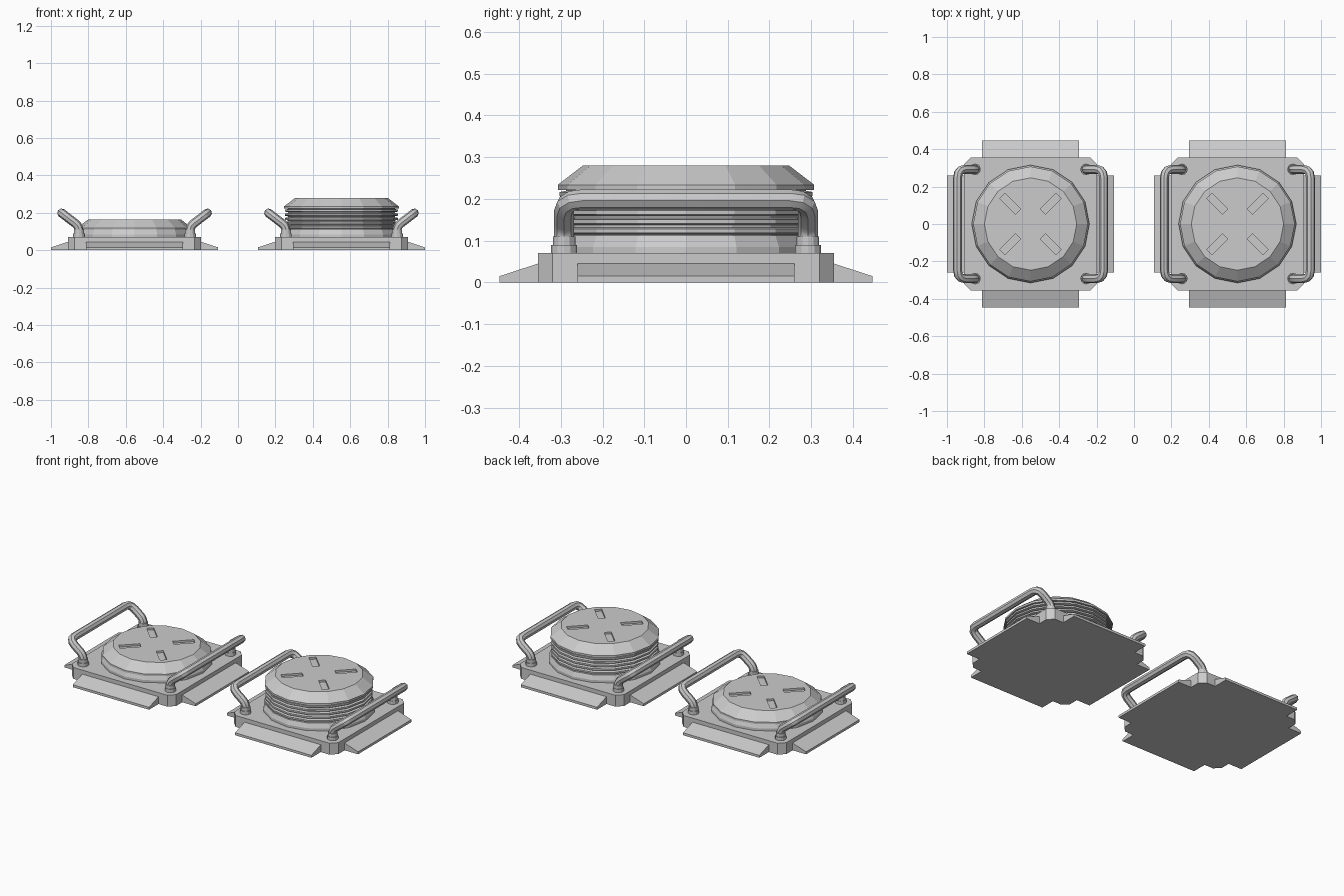
import bpy, bmesh
from math import cos, sin, pi
from mathutils import Vector, Matrix

if "Cube" in bpy.data.objects:
    bpy.data.objects.remove(bpy.data.objects["Cube"])


def finish(name, bm, loc):
    bmesh.ops.recalc_face_normals(bm, faces=bm.faces[:])
    me = bpy.data.meshes.new(name)
    bm.to_mesh(me)
    bm.free()
    ob = bpy.data.objects.new(name, me)
    ob.location = loc
    bpy.context.collection.objects.link(ob)
    return ob


def lathe(name, profile, loc, n=16):
    """Closed solid of revolution from (radius, z) points."""
    bm = bmesh.new()
    rings = [[bm.verts.new((r * cos(2 * pi * i / n), r * sin(2 * pi * i / n), z))
              for i in range(n)] for r, z in profile]
    for a, b in zip(rings, rings[1:]):
        for i in range(n):
            j = (i + 1) % n
            bm.faces.new((a[i], a[j], b[j], b[i]))
    bm.faces.new(rings[0][::-1])
    bm.faces.new(rings[-1])
    return finish(name, bm, loc)


def prism(name, pts, vec, loc, rot=0):
    """Extrude a closed polygon along vec, then spin it about z."""
    bm = bmesh.new()
    f = bm.faces.new([bm.verts.new(p) for p in pts])
    ext = bmesh.ops.extrude_face_region(bm, geom=[f])
    bmesh.ops.translate(bm, vec=vec, verts=[v for v in ext['geom'] if isinstance(v, bmesh.types.BMVert)])
    bmesh.ops.transform(bm, matrix=Matrix.Rotation(rot, 4, 'Z'), verts=bm.verts[:])
    return finish(name, bm, loc)


def tube(name, pts, fillets, radius, loc):
    """Round tube along a polyline with filleted corners."""
    pts = [Vector(p) for p in pts]
    path = [pts[0]]
    for a, p, b, d in zip(pts, pts[1:], pts[2:], fillets):
        s, e = p + (a - p).normalized() * d, p + (b - p).normalized() * d
        for k in range(4):
            t = k / 3
            path.append(s * (1 - t) ** 2 + p * 2 * t * (1 - t) + e * t * t)
    path.append(pts[-1])
    cu = bpy.data.curves.new(name, 'CURVE')
    cu.dimensions = '3D'
    cu.bevel_depth = radius
    cu.bevel_resolution = 2
    cu.use_fill_caps = True
    sp = cu.splines.new('POLY')
    sp.points.add(len(path) - 1)
    for q, p in zip(sp.points, path):
        q.co = (*p, 1)
    ob = bpy.data.objects.new(name, cu)
    ob.location = loc
    bpy.context.collection.objects.link(ob)
    bpy.ops.object.select_all(action='DESELECT')
    ob.select_set(True)
    bpy.context.view_layer.objects.active = ob
    bpy.ops.object.convert(target='MESH')
    bpy.ops.object.shade_smooth_by_angle()


def cut(ob, cutter):
    m = ob.modifiers.new('cut', 'BOOLEAN')
    m.operation = 'DIFFERENCE'
    m.solver = 'EXACT'
    m.object = cutter
    bpy.context.view_layer.objects.active = ob
    bpy.context.view_layer.update()
    bpy.ops.object.modifier_apply(modifier=m.name)
    bpy.data.objects.remove(cutter)


def build(tag, cx, lid_top):
    loc = (cx, 0, 0)
    # base plate with clipped corners
    a, c = 0.355, 0.32
    prism(tag + '_base_plate', [(a, -c, 0), (a, c, 0), (c, a, 0), (-c, a, 0),
          (-a, c, 0), (-a, -c, 0), (-c, -a, 0), (c, -a, 0)], (0, 0, 0.07), loc)
    # sloped skirts on four sides
    for k in range(4):
        prism(f'{tag}_skirt_{k}', [(0.35, -0.26, 0), (0.447, -0.26, 0), (0.447, -0.26, 0.015),
              (0.355, -0.26, 0.045), (0.35, -0.26, 0.045)], (0, 0.52, 0), loc, k * pi / 2)
    # fixed collar around the moving part
    lathe(tag + '_collar', [(0.315, 0.065), (0.315, 0.085), (0.303, 0.112), (0.28, 0.112)], loc)
    # ribbed bellows, only exposed when raised
    low = lid_top - 0.058
    if low > 0.15:
        prof, n = [(0.287, 0.10)], 5
        step = (low - 0.112) / n
        for k in range(n):
            z = 0.112 + k * step
            prof += [(0.287, z + 0.15 * step), (0.303, z + 0.3 * step),
                     (0.303, z + 0.75 * step), (0.287, z + 0.9 * step)]
        lathe(tag + '_bellows', prof + [(0.287, low + 0.005)], loc)
    # bevelled lid with four radial slots
    lid = lathe(tag + '_lid', [(0.307, low), (0.307, low + 0.012), (0.247, lid_top)], loc)
    for k in range(4):
        cut(lid, prism('slot_cutter', [(0.093, -0.02, lid_top - 0.012), (0.213, -0.02, lid_top - 0.012),
            (0.213, 0.02, lid_top - 0.012), (0.093, 0.02, lid_top - 0.012)],
            (0, 0, 0.05), loc, pi / 4 + k * pi / 2))
    # tubular handles and their stepped feet
    for s, side in ((-1, 'left'), (1, 'right')):
        x, y, xo = 0.297 * s, 0.292, 0.39 * s
        tube(f'{tag}_{side}_handle', [(x, -y, 0.07), (x, -y, 0.128), (xo, -y, 0.199),
             (xo, y, 0.199), (x, y, 0.128), (x, y, 0.07)], (0.025, 0.045, 0.045, 0.025), 0.024, loc)
        for yy, end in ((-y, 'front'), (y, 'back')):
            lathe(f'{tag}_{side}_{end}_handle_foot', [(0.031, 0.065), (0.031, 0.09), (0.027, 0.09),
                  (0.027, 0.11)], (cx + x, yy, 0), 12)


build('lowered', -0.553, 0.165)
build('raised', 0.553, 0.28)
